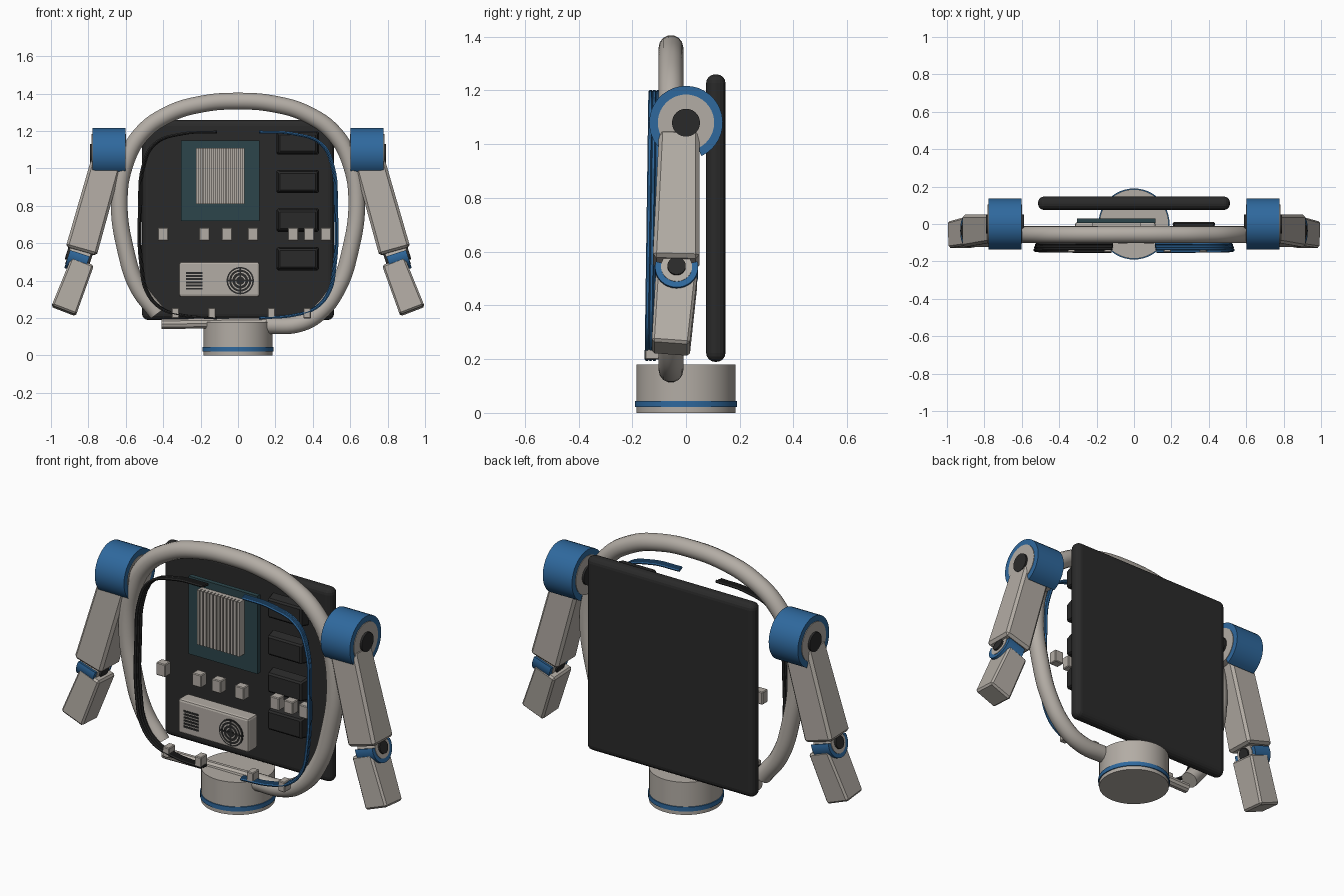
import bpy, bmesh, math
from mathutils import Vector, Matrix

if "Cube" in bpy.data.objects:
    bpy.data.objects.remove(bpy.data.objects["Cube"])


def material(name, rgb):
    m = bpy.data.materials.new(name)
    m.diffuse_color = (*rgb, 1)
    m.use_nodes = True
    node = next(n for n in m.node_tree.nodes if n.type == 'BSDF_PRINCIPLED')
    node.inputs["Base Color"].default_value = (*rgb, 1)
    node.inputs["Roughness"].default_value = 0.6
    return m


GREY = material("warm grey", (0.45, 0.415, 0.375))
BLUE = material("blue", (0.028, 0.14, 0.34))
DARK = material("charcoal", (0.023, 0.023, 0.023))
TEAL = material("dark teal", (0.025, 0.06, 0.07))


def finish(obj, mat, bevel=0, segments=1, smooth=True):
    obj.data.materials.clear()
    obj.data.materials.append(mat)
    if bevel:
        mod = obj.modifiers.new("Bevel", 'BEVEL')
        mod.width, mod.segments = bevel, segments
    if smooth:
        bpy.ops.object.select_all(action='DESELECT')
        obj.select_set(True)
        bpy.context.view_layer.objects.active = obj
        bpy.ops.object.shade_smooth_by_angle(angle=math.radians(35))
    return obj


def from_bmesh(name, bm, mat, **kw):
    bmesh.ops.recalc_face_normals(bm, faces=bm.faces)
    mesh = bpy.data.meshes.new(name)
    bm.to_mesh(mesh)
    bm.free()
    obj = bpy.data.objects.new(name, mesh)
    bpy.context.collection.objects.link(obj)
    return finish(obj, mat, **kw)


def loft(name, sections, mat, **kw):
    """Skin matching point loops and cap both ends."""
    bm = bmesh.new()
    rows = [[bm.verts.new(p) for p in sec] for sec in sections]
    n = len(rows[0])
    for a, b in zip(rows, rows[1:]):
        for i in range(n):
            j = (i + 1) % n
            bm.faces.new((a[i], a[j], b[j], b[i]))
    bm.faces.new(rows[0])
    bm.faces.new(rows[-1])
    return from_bmesh(name, bm, mat, **kw)


def box(name, x, y, z, mat, inset=0, **kw):
    """Box from ranges; inset shrinks the front face."""
    def rect(yy, k):
        return [(x[0] + k, yy, z[0] + k), (x[1] - k, yy, z[0] + k),
                (x[1] - k, yy, z[1] - k), (x[0] + k, yy, z[1] - k)]
    return loft(name, [rect(y[0], inset), rect(y[1], 0)], mat, smooth=False, **kw)


def limb(name, top, bottom, size_top, size_bottom, mat, **kw):
    """Tapered square beam between two points."""
    top, bottom = Vector(top), Vector(bottom)
    d = (bottom - top).normalized()
    u = d.cross(Vector((0, 1, 0))).normalized()
    v = d.cross(u)

    def rect(c, size):
        return [c + u * size[0] / 2 * a + v * size[1] / 2 * b
                for a, b in ((-1, -1), (1, -1), (1, 1), (-1, 1))]
    return loft(name, [rect(top, size_top), rect(bottom, size_bottom)], mat, smooth=False, **kw)


def cylinder(name, radius, depth, matrix, mat, sides=40, **kw):
    bm = bmesh.new()
    bmesh.ops.create_cone(bm, cap_ends=True, segments=sides, radius1=radius,
                          radius2=radius, depth=depth, matrix=matrix)
    return from_bmesh(name, bm, mat, **kw)


def shell(name, ro, ri, width, start, end, matrix, mat, steps=32):
    """Open curved cover around the local x axis."""
    sections = []
    for i in range(steps + 1):
        a = math.radians(start + (end - start) * i / steps)
        sections.append([matrix @ Vector((w, r * math.cos(a), r * math.sin(a)))
                         for w, r in ((-width / 2, ri), (width / 2, ri),
                                      (width / 2, ro), (-width / 2, ro))])
    return loft(name, sections, mat)


def tube(name, points, radius, mat, sides=3):
    cu = bpy.data.curves.new(name, 'CURVE')
    cu.dimensions = '3D'
    cu.bevel_depth, cu.bevel_resolution = radius, sides
    cu.use_fill_caps = True
    cu.resolution_u = 6
    sp = cu.splines.new('BEZIER')
    sp.bezier_points.add(len(points) - 1)
    for bp, p in zip(sp.bezier_points, points):
        bp.co = p
        bp.handle_left_type = bp.handle_right_type = 'AUTO'
    obj = bpy.data.objects.new(name, cu)
    bpy.context.collection.objects.link(obj)
    bpy.ops.object.select_all(action='DESELECT')
    obj.select_set(True)
    bpy.context.view_layer.objects.active = obj
    bpy.ops.object.convert(target='MESH')
    return finish(bpy.context.object, mat)


def at(x, y, z):
    return Matrix.Translation((x, y, z))


ALONG_X = Matrix.Rotation(math.pi / 2, 4, 'Y')
ALONG_Y = Matrix.Rotation(math.pi / 2, 4, 'X')

# Base
cylinder("base", 0.185, 0.18, at(0, 0, 0.09), GREY, sides=48)
cylinder("base_band", 0.19, 0.024, at(0, 0, 0.033), BLUE, sides=48)

# Tubular frame, open at its lower right, with a thin connecting bar
half = [(0.32, 0.168), (0.43, 0.225), (0.535, 0.365), (0.6, 0.56),
        (0.635, 0.82), (0.605, 1.02), (0.52, 1.18), (0.37, 1.29), (0.19, 1.345)]
loop = [(0.15, 0.16)] + half + [(0, 1.36)] + [(-x, z) for x, z in half[:0:-1]]
tube("frame", [(x, -0.056, z) for x, z in loop], 0.046, GREY, sides=5)
tube("frame_bar", [(-0.41, -0.056, 0.168), (0.16, -0.056, 0.175)], 0.028, GREY)

# Back panel and raised pads
box("back_panel", (-0.513, 0.513), (0.075, 0.147), (0.19, 1.26), DARK, bevel=0.033, segments=4)
for i in range(4):
    z = 0.518 + 0.206 * i
    box("pad", (0.205, 0.435), (-0.055, 0.01), (z - 0.064, z + 0.064), DARK,
        inset=0.012, bevel=0.008)

# Circuit plate and heat sink
box("circuit_plate", (-0.305, 0.115), (0.005, 0.03), (0.72, 1.15), TEAL)
box("heat_sink", (-0.225, 0.035), (-0.015, 0.006), (0.81, 1.11), GREY)
for i in range(13):
    x = -0.225 + 0.0205 * i
    box("heat_sink_fin", (x, x + 0.014), (-0.038, -0.014), (0.81, 1.11), GREY)

# Row of small blocks
for x in (-0.4, -0.18, -0.06, 0.08, 0.295, 0.38, 0.47):
    box("small_block", (x - 0.028, x + 0.028), (-0.105, -0.055), (0.613, 0.683), GREY,
        bevel=0.004)

# Speaker housing with slots and round grille
box("speaker_housing", (-0.315, 0.115), (-0.075, 0.01), (0.313, 0.5), GREY, bevel=0.012, segments=2)
for i in range(6):
    z = 0.357 + 0.017 * i
    box("slot", (-0.278, -0.19), (-0.078, -0.073), (z - 0.005, z + 0.005), DARK)
cylinder("grille", 0.073, 0.006, at(0.012, -0.076, 0.4) @ ALONG_Y, DARK)
for r in (0.025, 0.045, 0.062):
    shell("grille_ring", r + 0.003, r - 0.003, 0.003, 0, 360,
          at(0.012, -0.08, 0.4) @ Matrix.Rotation(math.pi / 2, 4, 'Z'), GREY)
box("grille_bar", (-0.055, 0.079), (-0.083, -0.078), (0.395, 0.405), DARK)
box("grille_bar", (0.007, 0.017), (-0.083, -0.078), (0.333, 0.467), DARK)

# Cable bundles
path = [(0.12, 1.195), (0.3, 1.185), (0.45, 1.13), (0.51, 1.01), (0.527, 0.8),
        (0.52, 0.48), (0.485, 0.33), (0.41, 0.25), (0.3, 0.215), (0.12, 0.2)]
for side, mat in ((1, BLUE), (-1, DARK)):
    for k in range(3):
        tube("cable", [(side * (x - 0.004 * k), -0.139 + 0.014 * k + 0.014 * (z - 0.7), z)
                       for x, z in path], 0.008, mat, sides=1)

# Cable clips
for x in (-0.335, -0.14, 0.178, 0.37):
    box("cable_clip", (x - 0.02, x + 0.02), (-0.152, -0.095), (0.198, 0.255), GREY, bevel=0.004)

# Arms
for s, side in ((1, "left"), (-1, "right")):
    shoulder = at(s * 0.69, 0, 1.08)
    shell(side + "_shoulder_cover", 0.137, 0.1, 0.178, -65, 245, shoulder, BLUE)
    cylinder(side + "_shoulder_core", 0.105, 0.184, shoulder @ ALONG_X, GREY)
    cylinder(side + "_shoulder_hub", 0.052, 0.205, shoulder @ ALONG_X, DARK)
    limb(side + "_upper_arm", (s * 0.703, -0.025, 1.035), (s * 0.838, -0.037, 0.557),
         (0.165, 0.15), (0.172, 0.174), GREY, bevel=0.014)
    elbow = at(s * 0.852, -0.035, 0.527) @ Matrix.Rotation(s * math.radians(-18), 4, 'Y')
    shell(side + "_elbow_cover", 0.08, 0.058, 0.11, 165, 375, elbow, BLUE)
    cylinder(side + "_elbow_core", 0.058, 0.115, elbow @ ALONG_X, GREY)
    cylinder(side + "_elbow_hub", 0.034, 0.135, elbow @ ALONG_X, DARK)
    limb(side + "_forearm", (s * 0.832, -0.035, 0.5), (s * 0.932, -0.057, 0.239),
         (0.128, 0.155), (0.14, 0.142), GREY, bevel=0.01)
